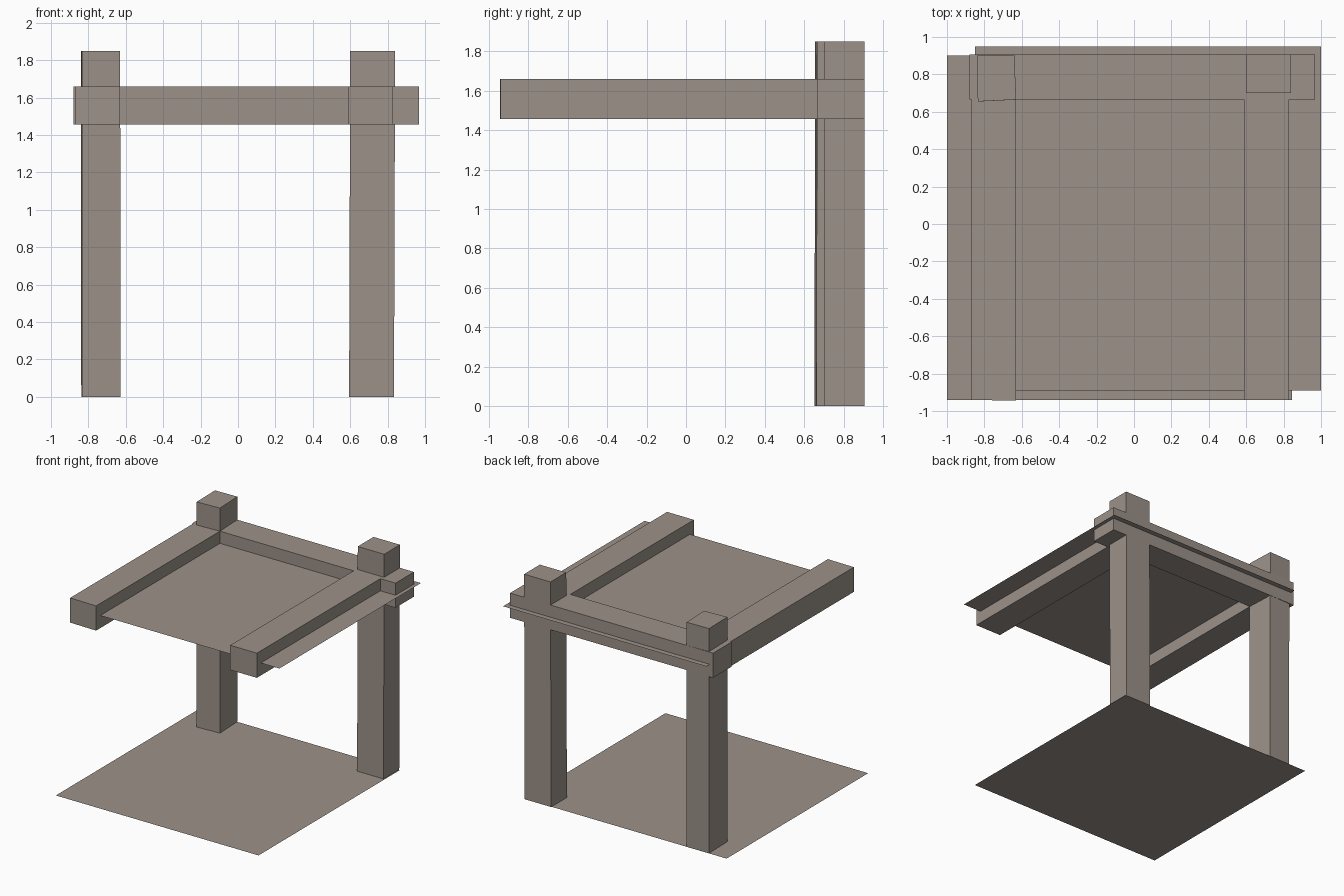
import bpy
import bmesh

if "Cube" in bpy.data.objects:
    bpy.data.objects.remove(bpy.data.objects["Cube"])

stone = bpy.data.materials.new("warm_grey_stone")
stone.diffuse_color = (0.33, 0.285, 0.25, 1)
stone.use_nodes = True
stone.node_tree.nodes["Principled BSDF"].inputs["Base Color"].default_value = stone.diffuse_color


def finish(name, bm):
    mesh = bpy.data.meshes.new(name)
    bm.to_mesh(mesh)
    bm.free()
    mesh.materials.append(stone)
    obj = bpy.data.objects.new(name, mesh)
    bpy.context.collection.objects.link(obj)
    return obj


def prism(name, outline, z0, z1, lean=(0, 0)):
    """Extrude a flat outline from z0 to z1; the foot is shifted by lean."""
    bm = bmesh.new()
    low = [bm.verts.new((x + lean[0], y + lean[1], z0)) for x, y in outline]
    high = [bm.verts.new((x, y, z1)) for x, y in outline]
    bm.faces.new(low[::-1])
    bm.faces.new(high)
    n = len(outline)
    for i in range(n):
        j = (i + 1) % n
        bm.faces.new((low[i], low[j], high[j], high[i]))
    bmesh.ops.recalc_face_normals(bm, faces=bm.faces)
    return finish(name, bm)


def sheet(name, x0, x1, y0, y1, z):
    bm = bmesh.new()
    bm.faces.new([bm.verts.new((x, y, z)) for x, y in
                  ((x0, y0), (x1, y0), (x1, y1), (x0, y1))])
    return finish(name, bm)


# Thin floor and roof sheets, offset from each other
sheet("floor_sheet", -1.0, 0.845, -0.94, 0.90, 0)
sheet("roof_sheet", -0.85, 1.0, -0.89, 0.95, 1.56)

# Two slightly irregular back posts
prism("left_post", [(-0.835, 0.655), (-0.63, 0.665), (-0.64, 0.905), (-0.84, 0.90)],
      0, 1.85, (0.002, -0.003))
prism("right_post", [(0.60, 0.70), (0.84, 0.70), (0.84, 0.905), (0.60, 0.905)],
      0, 1.85, (-0.006, 0))

# U-shaped beam frame: back beam with two arms reaching forward
prism("beam_frame", [
    (-0.88, 0.905), (-0.88, 0.665), (-0.87, 0.665), (-0.87, -0.94),
    (-0.63, -0.945), (-0.63, 0.665), (0.587, 0.665), (0.587, -0.94),
    (0.83, -0.94), (0.83, 0.665), (0.968, 0.665), (0.968, 0.905),
], 1.457, 1.66)
